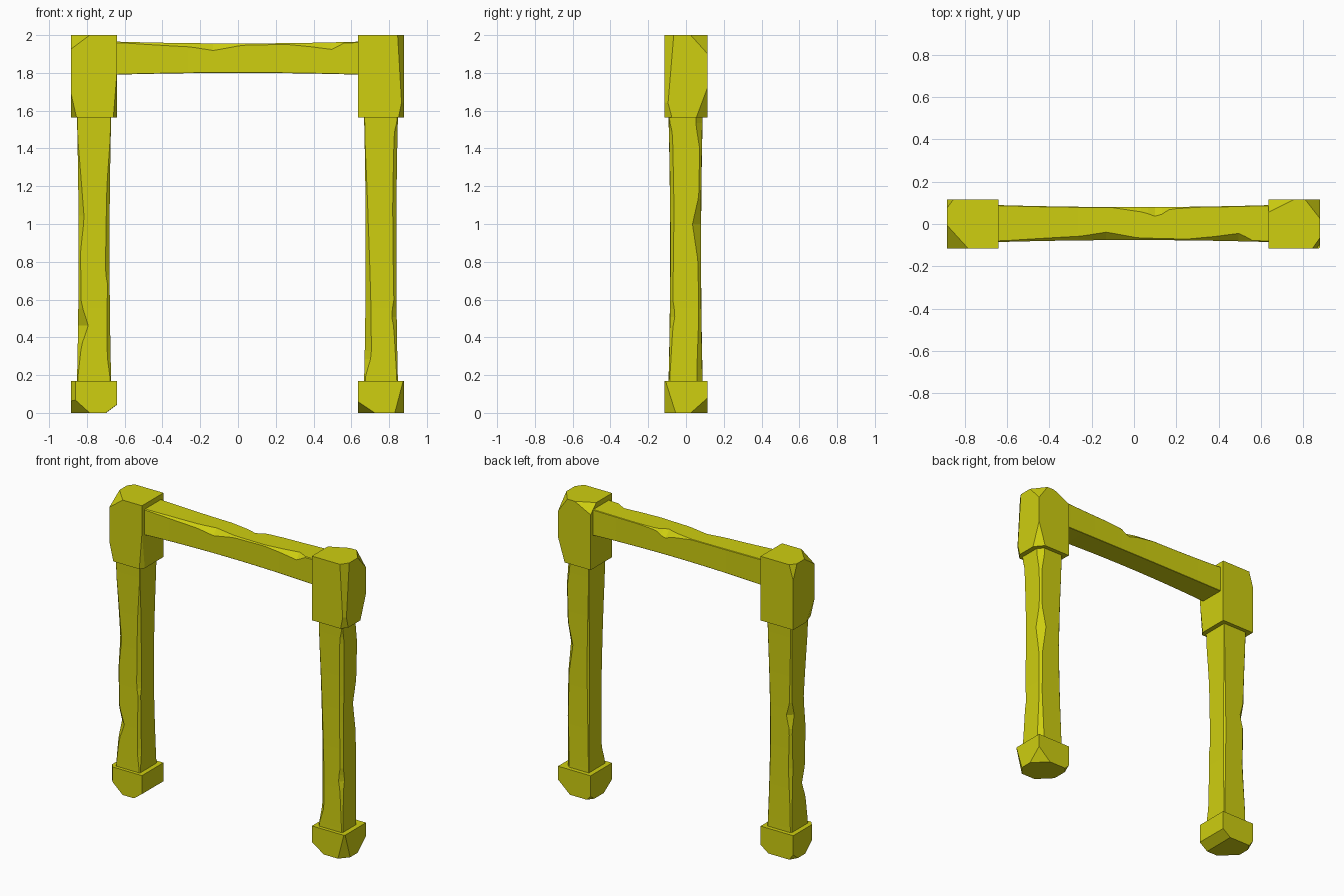
import bpy, bmesh
from mathutils import Vector, Matrix

if "Cube" in bpy.data.objects:
    bpy.data.objects.remove(bpy.data.objects["Cube"])

mat = bpy.data.materials.new("mustard yellow")
mat.diffuse_color = (0.62, 0.62, 0.005, 1)
mat.use_nodes = True
mat.node_tree.nodes["Principled BSDF"].inputs["Base Color"].default_value = mat.diffuse_color


def finish(bm, name):
    bmesh.ops.recalc_face_normals(bm, faces=bm.faces)
    me = bpy.data.meshes.new(name)
    bm.to_mesh(me)
    bm.free()
    me.materials.append(mat)
    ob = bpy.data.objects.new(name, me)
    bpy.context.collection.objects.link(ob)
    return ob


def block(name, lo, hi, chips):
    """Box with chipped corners; chip = (corner signs, cut length along x, y, z)."""
    lo, hi = Vector(lo), Vector(hi)
    size, mid = hi - lo, (hi + lo) / 2
    bm = bmesh.new()
    bmesh.ops.create_cube(bm, size=1, matrix=Matrix.Translation(mid) @ Matrix.Diagonal((*size, 1)))
    for sign, cut in chips:
        corner = Vector([hi[i] if sign[i] > 0 else lo[i] for i in range(3)])
        normal = Vector([sign[i] / cut[i] for i in range(3)])
        point = corner - Vector((sign[0] * cut[0], 0, 0))
        geom = bm.verts[:] + bm.edges[:] + bm.faces[:]
        bmesh.ops.bisect_plane(bm, geom=geom, plane_co=point, plane_no=normal, clear_outer=True)
        bmesh.ops.holes_fill(bm, edges=[e for e in bm.edges if e.is_boundary], sides=0)
    return finish(bm, name)


def lerp(pts, t):
    if t <= pts[0][0]:
        return pts[0][1]
    for (a, va), (b, vb) in zip(pts, pts[1:]):
        if t <= b:
            return va + (vb - va) * (t - a) / (b - a)
    return pts[-1][1]


def bar(name, start, end, place, half_mid, half_end, worn, n=32):
    """Waisted square bar whose four long edges are worn away by varying amounts."""
    bm = bmesh.new()
    rings = []
    for k in range(n + 1):
        t = start + (end - start) * k / n
        h = half_mid + (half_end - half_mid) * (2 * k / n - 1) ** 2
        ring = []
        for i, (su, sv) in enumerate(((1, 1), (-1, 1), (-1, -1), (1, -1))):
            c = max(0.002, lerp(worn.get((su, sv), [(0, 0)]), t))
            pair = [(su * h, sv * (h - c)), (su * (h - c), sv * h)]
            if i % 2:
                pair.reverse()
            ring += [bm.verts.new(place(t, u, v)) for u, v in pair]
        rings.append(ring)
    for a, b in zip(rings, rings[1:]):
        for i in range(8):
            j = (i + 1) % 8
            bm.faces.new((a[i], a[j], b[j], b[i]))
    bm.faces.new(rings[0])
    bm.faces.new(rings[-1])
    return finish(bm, name)


L = 9  # a very long cut turns a corner chip into an edge chip

# feet
block("left_foot", (-0.885, -0.115, 0), (-0.64, 0.115, 0.17), [
    ((1, -1, -1), (0.06, L, 0.045)), ((-1, -1, -1), (0.10, 0.10, 0.09)),
    ((-1, 1, -1), (0.03, 0.05, 0.04)), ((-1, -1, 1), (0.025, 0.03, L))])
block("right_foot", (0.635, -0.115, 0), (0.88, 0.115, 0.17), [
    ((-1, -1, -1), (0.09, 0.09, 0.06)), ((1, -1, -1), (0.05, 0.06, 0.19)),
    ((1, 1, -1), (0.09, 0.09, 0.08)), ((-1, 1, -1), (0.03, 0.04, 0.03))])

# corner blocks
block("left_corner_block", (-0.885, -0.115, 1.565), (-0.64, 0.115, 2.0), [
    ((-1, -1, 1), (0.10, 0.11, 0.075)), ((-1, -1, -1), (0.03, 0.09, 0.13)),
    ((-1, 1, 1), (0.03, 0.04, 0.10)), ((1, -1, -1), (0.02, 0.03, 0.25))])
block("right_corner_block", (0.635, -0.115, 1.565), (0.88, 0.115, 2.0), [
    ((1, -1, 1), (0.035, 0.05, 0.6)), ((1, 1, 1), (0.07, 0.09, 0.10)),
    ((-1, 1, 1), (0.12, 0.06, 0.06)), ((1, 1, -1), (0.05, 0.06, 0.16)),
    ((1, -1, -1), (0.03, 0.04, 0.15))])

# posts
bar("left_post", 0.15, 1.58, lambda t, u, v: (-0.762 + u, v - 0.002, t), 0.082, 0.091, {
    (-1, -1): [(0.2, 0.005), (0.36, 0.02), (0.46, 0.055), (0.58, 0.015), (0.85, 0.01),
               (1.03, 0.03), (1.25, 0.015), (1.45, 0.002)],
    (1, -1): [(0.17, 0.004), (0.3, 0.018), (0.7, 0.012), (0.74, 0.022), (1.2, 0.016), (1.45, 0.003)],
    (-1, 1): [(0.3, 0.008), (0.6, 0.02), (0.86, 0.012), (0.95, 0.036), (1.04, 0.012), (1.4, 0.006)],
    (1, 1): [(0.2, 0.004), (0.8, 0.012), (1.4, 0.003)]})
bar("right_post", 0.15, 1.58, lambda t, u, v: (0.757 + u, v - 0.002, t), 0.081, 0.09, {
    (-1, -1): [(0.2, 0.008), (0.3, 0.036), (0.6, 0.028), (1.0, 0.014), (1.4, 0.003)],
    (1, -1): [(0.2, 0.006), (0.45, 0.016), (0.52, 0.028), (0.6, 0.014), (1.1, 0.02), (1.48, 0.018), (1.55, 0.003)],
    (1, 1): [(0.2, 0.03), (0.5, 0.014), (0.8, 0.015), (1.0, 0.045), (1.15, 0.012), (1.4, 0.012), (1.53, 0.035)],
    (-1, 1): [(0.3, 0.004), (0.9, 0.012), (1.4, 0.003)]})

# cross beam
bar("cross_beam", -0.66, 0.66, lambda t, u, v: (t, u + 0.002, 1.878 + v), 0.078, 0.088, {
    (-1, 1): [(-0.6, 0.006), (-0.25, 0.02), (-0.13, 0.038), (0.02, 0.01), (0.25, 0.006),
              (0.38, 0.02), (0.5, 0.038), (0.56, 0.005)],
    (1, 1): [(-0.1, 0.003), (0.05, 0.025), (0.11, 0.048), (0.17, 0.01), (0.3, 0.003)]}, n=40)
